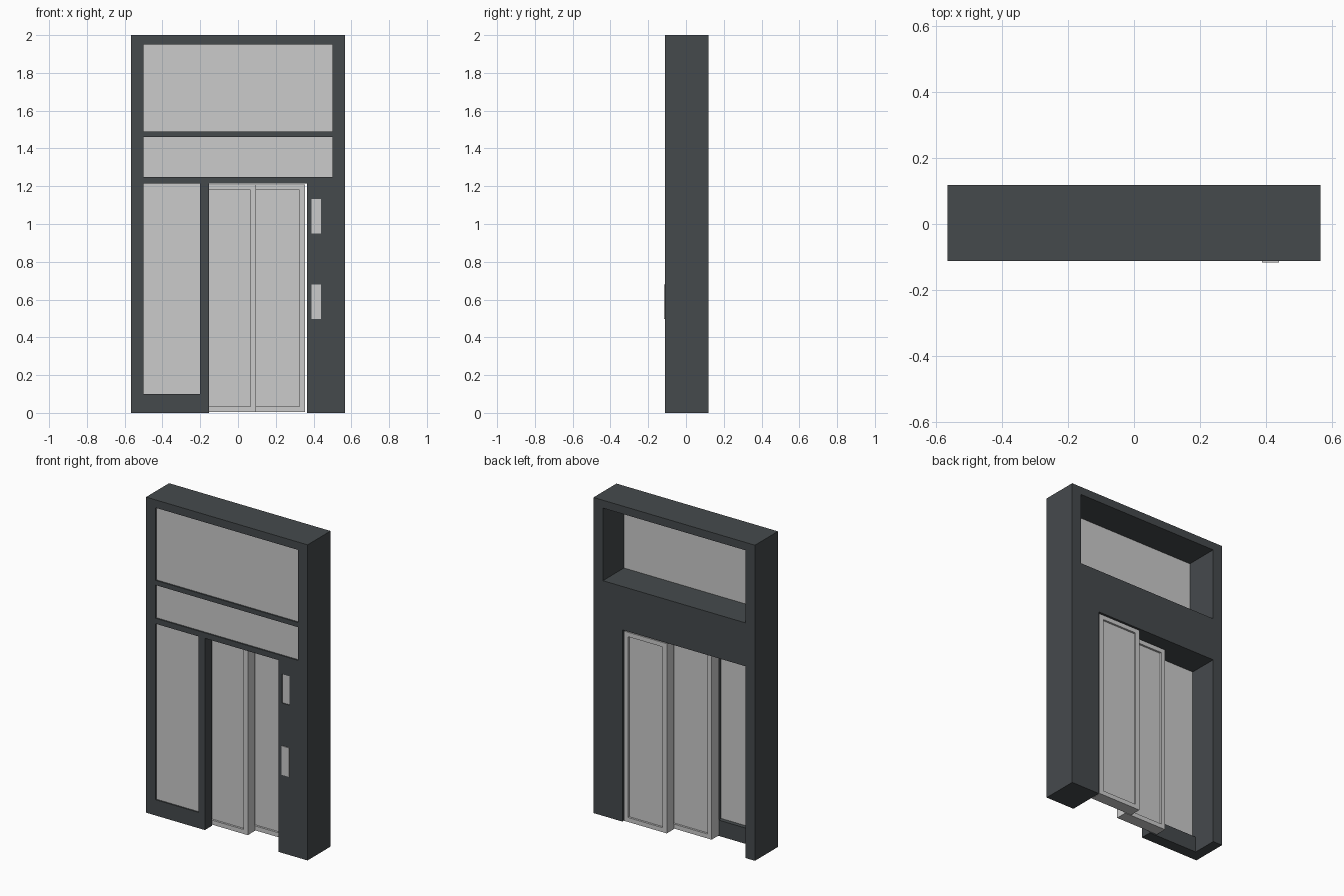
import bpy, bmesh

if "Cube" in bpy.data.objects:
    bpy.data.objects.remove(bpy.data.objects["Cube"])

FRONT, BACK = -0.112, 0.118

dark = bpy.data.materials.new("dark_frame")
dark.diffuse_color = (0.06, 0.068, 0.073, 1)
dark.use_nodes = True
dark.node_tree.nodes["Principled BSDF"].inputs["Base Color"].default_value = dark.diffuse_color


def box(name, x, y, z, inset=None):
    """Box from (min, max) ranges; inset=(margin, depth) recesses front and back."""
    bm = bmesh.new()
    bmesh.ops.create_cube(bm, size=1)
    for v in bm.verts:
        v.co = [r[0] if c < 0 else r[1] for c, r in zip(v.co, (x, y, z))]
    bm.normal_update()
    if inset:
        faces = [f for f in bm.faces if abs(f.normal.y) > 0.9]
        bmesh.ops.inset_individual(bm, faces=faces, thickness=inset[0])
        bmesh.ops.inset_individual(bm, faces=faces, thickness=0.0005, depth=-inset[1])
    mesh = bpy.data.meshes.new(name)
    bm.to_mesh(mesh)
    bm.free()
    ob = bpy.data.objects.new(name, mesh)
    bpy.context.collection.objects.link(ob)
    return ob


def cut(target, x, y, z):
    """Subtract a box from the target and discard the cutter."""
    cutter = box("cutter", x, y, z)
    cutter.hide_render = True
    mod = target.modifiers.new("cut", 'BOOLEAN')
    mod.operation, mod.solver, mod.object = 'DIFFERENCE', 'EXACT', cutter
    bpy.context.view_layer.objects.active = target
    bpy.ops.object.modifier_apply(modifier=mod.name)
    bpy.data.objects.remove(cutter)


# Surround
frame = box("frame", (-0.566, 0.566), (FRONT, BACK), (0, 2))
frame.data.materials.append(dark)
cut(frame, (-0.5, 0.5), (-0.3, 0.3), (1.49, 1.95))         # upper window
cut(frame, (-0.5, 0.5), (-0.3, -0.09), (1.25, 1.46))       # middle recess
cut(frame, (-0.5, 0.364), (-0.04, 0.3), (-0.1, 1.215))     # rear door pocket
cut(frame, (-0.154, 0.364), (-0.3, 0), (-0.1, 1.215))      # doorway
cut(frame, (-0.5, -0.2), (-0.3, 0), (0.1, 1.215))          # side window
cut(frame, (0.388, 0.44), (-0.3, -0.102), (0.95, 1.133))   # display recess

# Infill panels
box("upper_panel", (-0.5, 0.5), (-0.103, -0.093), (1.49, 1.95))
box("middle_panel", (-0.5, 0.5), (-0.103, -0.09), (1.25, 1.46))
box("side_panel", (-0.5, -0.2), (-0.103, -0.067), (0.1, 1.215))

# Staggered sliding doors
for name, x0, y0 in (("rear_door", 0.055, 0.04), ("front_door", -0.205, -0.038)):
    box(name, (x0, x0 + 0.3), (y0, y0 + 0.074), (0.006, 1.208), inset=(0.04, 0.012))

# Display and call plate
box("display", (0.388, 0.44), (-0.107, -0.102), (0.95, 1.133))
box("call_plate", (0.388, 0.44), (-0.117, -0.108), (0.497, 0.68))
